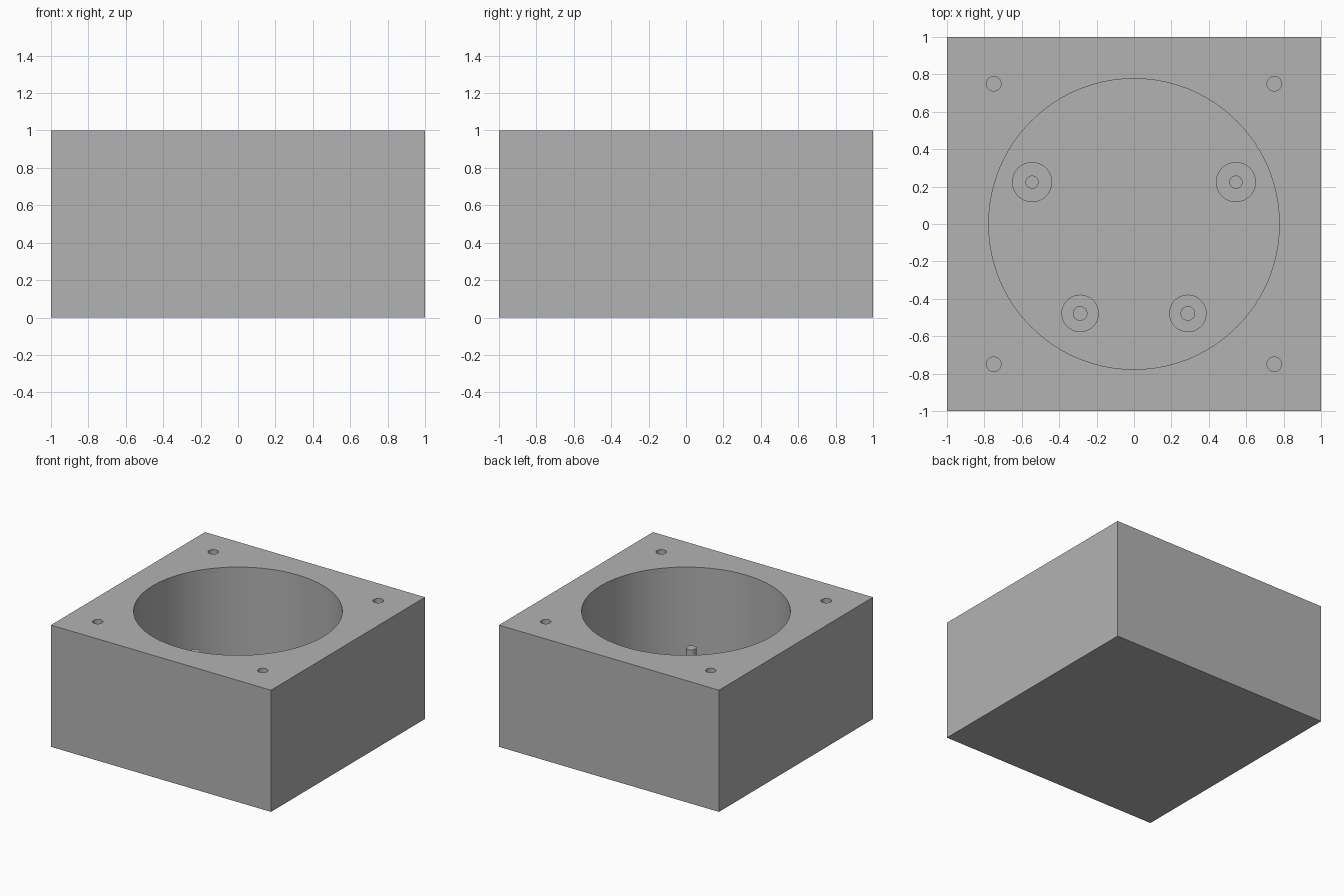
import bpy
import math

cube = bpy.data.objects.get("Cube")
if cube:
    bpy.data.objects.remove(cube, do_unlink=True)

grey = bpy.data.materials.new("plain grey")
grey.use_nodes = True
grey.diffuse_color = (0.45, 0.45, 0.45, 1)
grey.node_tree.nodes["Principled BSDF"].inputs["Base Color"].default_value = grey.diffuse_color

FLOOR = 0.11      # cavity floor height
SHOULDER = 0.32   # standoff top
PIN_TOP = 0.44


def cylinder(name, x, y, radius, bottom, top, sides=48):
    bpy.ops.mesh.primitive_cylinder_add(
        vertices=sides, radius=radius, depth=top - bottom,
        location=(x, y, (bottom + top) / 2))
    obj = bpy.context.object
    obj.name = name
    obj.data.materials.append(grey)
    return obj


def smooth(obj):
    bpy.ops.object.select_all(action='DESELECT')
    obj.select_set(True)
    bpy.context.view_layer.objects.active = obj
    bpy.ops.object.shade_smooth_by_angle(angle=math.radians(30))


# Square housing block
bpy.ops.mesh.primitive_cube_add(size=2, location=(0, 0, 0.5))
housing = bpy.context.object
housing.name = "housing"
housing.scale.z = 0.5
bpy.ops.object.transform_apply(location=False, rotation=False, scale=True)
housing.data.materials.append(grey)

# Round cavity and four blind screw holes in the corners
cutters = [cylinder("cavity_cutter", 0, 0, 0.777, FLOOR, 1.2, 128)]
for sx in (-1, 1):
    for sy in (-1, 1):
        cutters.append(cylinder("screw_hole_cutter", 0.75 * sx, 0.75 * sy, 0.039, 0.78, 1.2))

for cutter in cutters:
    cutter.hide_render = True
    cut = housing.modifiers.new("cut", 'BOOLEAN')
    cut.operation = 'DIFFERENCE'
    cut.solver = 'EXACT'
    cut.object = cutter
    bpy.context.view_layer.objects.active = housing
    bpy.ops.object.modifier_apply(modifier=cut.name)
    bpy.data.objects.remove(cutter, do_unlink=True)
smooth(housing)

# Mirrored pairs of standoffs, each with a locating pin
pairs = [("back", 0.545, 0.224, 0.107, 0.035),
         ("front", 0.288, -0.478, 0.1, 0.039)]
for place, x, y, post_radius, pin_radius in pairs:
    for side, sign in (("left", 1), ("right", -1)):
        smooth(cylinder(f"{place}_{side}_standoff", x * sign, y, post_radius, FLOOR - 0.02, SHOULDER))
        smooth(cylinder(f"{place}_{side}_pin", x * sign, y, pin_radius, SHOULDER - 0.02, PIN_TOP))
